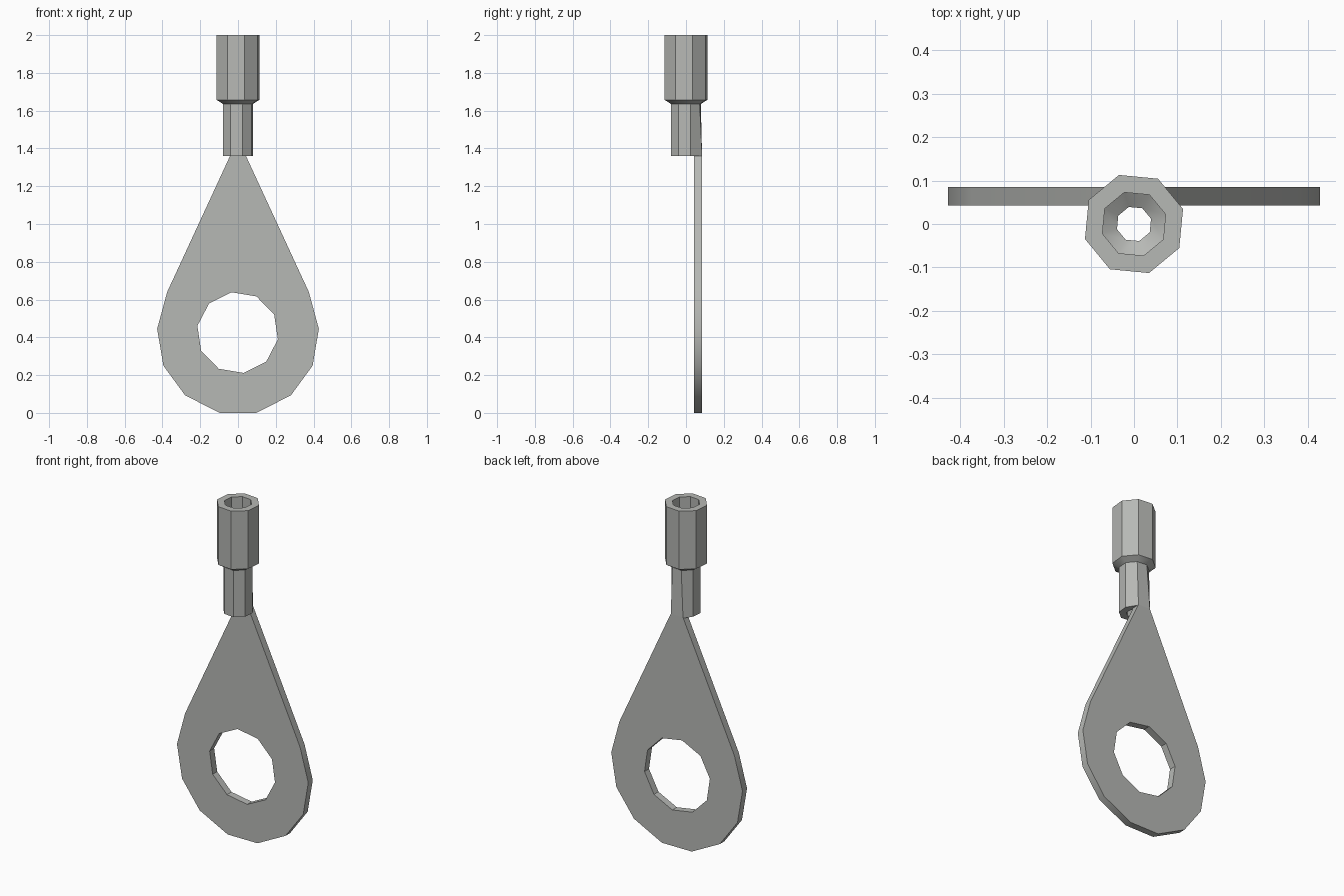
import bpy, bmesh, math

cube = bpy.data.objects.get("Cube")
if cube:
    bpy.data.objects.remove(cube, do_unlink=True)

grey = bpy.data.materials.new("metal grey")
colour = (0.47, 0.48, 0.46, 1.0)
grey.diffuse_color = colour
grey.use_nodes = True
grey.node_tree.nodes["Principled BSDF"].inputs["Base Color"].default_value = colour


def finish(bm, name):
    bmesh.ops.recalc_face_normals(bm, faces=bm.faces[:])
    mesh = bpy.data.meshes.new(name)
    bm.to_mesh(mesh)
    bm.free()
    mesh.materials.append(grey)
    obj = bpy.data.objects.new(name, mesh)
    bpy.context.collection.objects.link(obj)
    bpy.ops.object.select_all(action='DESELECT')
    obj.select_set(True)
    bpy.context.view_layer.objects.active = obj
    bpy.ops.object.shade_smooth_by_angle(angle=math.radians(31))
    return obj


def polygon(radius, sides, phase):
    angles = [math.radians(phase + 360 * i / sides) for i in range(sides)]
    return [(radius * math.cos(a), radius * math.sin(a)) for a in angles]


PLATE_BACK, PLATE_FRONT, JOINT_Z = 0.085, 0.043, 1.36

# Hollow octagonal socket: wide barrel, shoulder, narrow neck, stepped bore
profile = [(0.082, JOINT_Z), (0.082, 1.635), (0.118, 1.657), (0.118, 2.0),
           (0.076, 2.0), (0.076, 1.68), (0.041, 1.657), (0.041, JOINT_Z)]
bm = bmesh.new()
rings = [[bm.verts.new((x, y, z)) for x, y in polygon(r, 8, 17)] for r, z in profile]
# The back wall of the neck bends to meet the top of the plate
for ring, half, y in ((rings[0], 0.04, PLATE_BACK), (rings[-1], 0.026, PLATE_FRONT)):
    ring[1].co = (half, y, JOINT_Z)
    ring[2].co = (-half, y, JOINT_Z)
for a, b in zip(rings, rings[1:] + rings[:1]):
    for i in range(8):
        j = (i + 1) % 8
        bm.faces.new((a[i], a[j], b[j], b[i]))
finish(bm, "socket")

# Teardrop plate with a ten-sided hole
half = [(0.04, JOINT_Z + 0.005), (0.375, 0.64), (0.428, 0.445),
        (0.395, 0.25), (0.28, 0.093), (0.097, 0.0)]
outline = half + [(-x, z) for x, z in reversed(half)]
hole = [(x - 0.002, z + 0.425) for x, z in polygon(0.216, 10, 26.5)]
bm = bmesh.new()
edges = []
for loop in (outline, hole):
    vs = [bm.verts.new((x, PLATE_BACK, z)) for x, z in loop]
    edges += [bm.edges.new((vs[i - 1], vs[i])) for i in range(len(vs))]
bmesh.ops.triangle_fill(bm, edges=edges, use_beauty=True, use_dissolve=False)
result = bmesh.ops.extrude_face_region(bm, geom=bm.faces[:], use_keep_orig=True)
moved = [g for g in result["geom"] if isinstance(g, bmesh.types.BMVert)]
bmesh.ops.translate(bm, verts=moved, vec=(0, PLATE_FRONT - PLATE_BACK, 0))
finish(bm, "plate")
